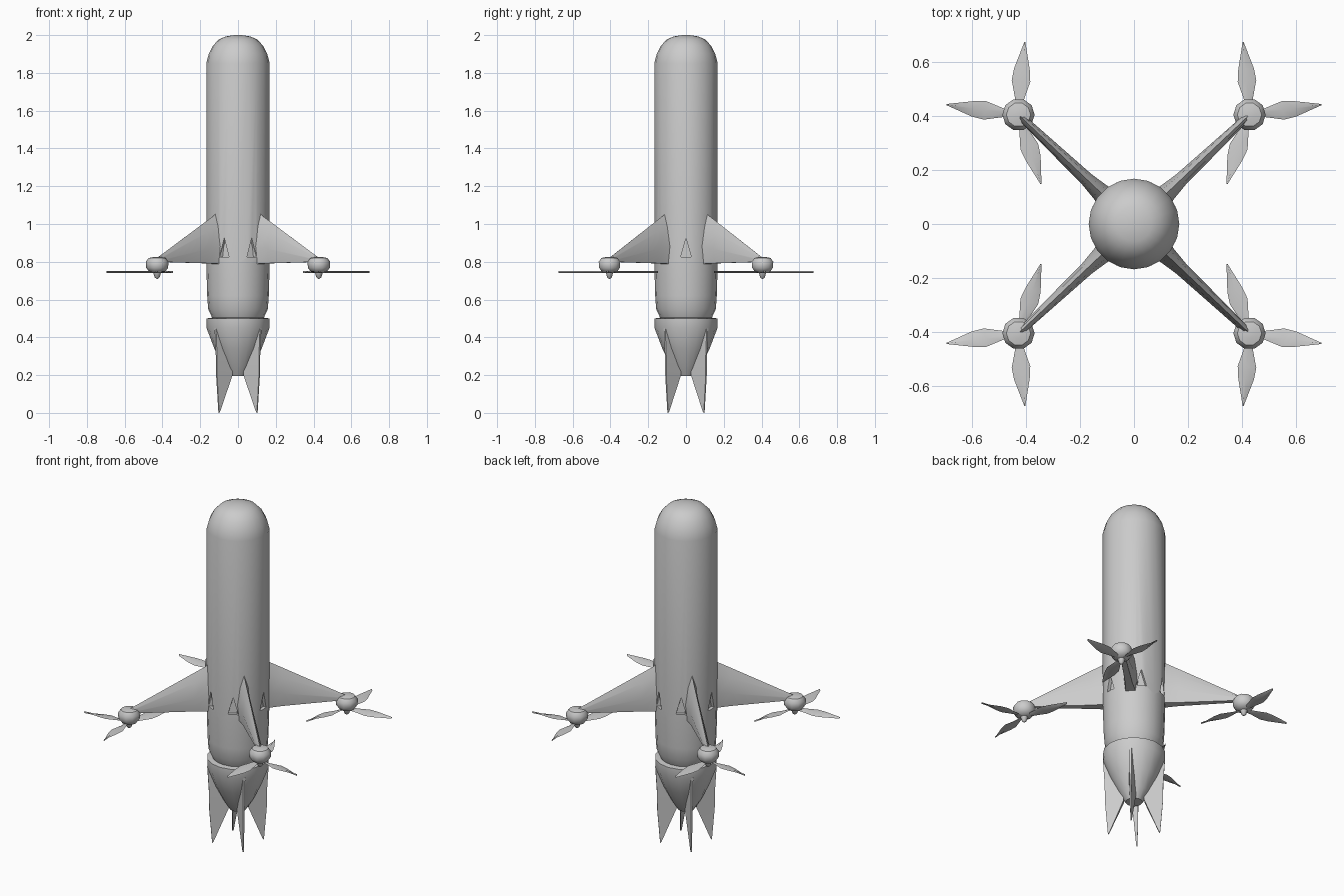
import bpy, bmesh
from math import cos, sin, pi, radians, atan2, hypot

if "Cube" in bpy.data.objects:
    bpy.data.objects.remove(bpy.data.objects["Cube"])


def make(name, verts, faces, angle=40):
    mesh = bpy.data.meshes.new(name)
    bm = bmesh.new()
    vs = [bm.verts.new(v) for v in verts]
    for f in faces:
        bm.faces.new([vs[i] for i in f])
    bmesh.ops.recalc_face_normals(bm, faces=bm.faces)
    bm.to_mesh(mesh)
    bm.free()
    ob = bpy.data.objects.new(name, mesh)
    bpy.context.collection.objects.link(ob)
    if angle:
        bpy.ops.object.select_all(action='DESELECT')
        ob.select_set(True)
        bpy.context.view_layer.objects.active = ob
        bpy.ops.object.shade_smooth_by_angle(angle=radians(angle))
    return ob


def loft(name, rings, angle=40):
    """Skin equal-length rings and cap both ends."""
    n = len(rings[0])
    verts = [v for r in rings for v in r]
    faces = [(k * n + i, k * n + (i + 1) % n, (k + 1) * n + (i + 1) % n, (k + 1) * n + i)
             for k in range(len(rings) - 1) for i in range(n)]
    faces += [tuple(range(n)), tuple(range(len(verts) - n, len(verts)))]
    return make(name, verts, faces, angle)


def lathe(name, profile, sides, cx=0, cy=0, angle=40):
    return loft(name, [[(cx + r * cos(2 * pi * i / sides), cy + r * sin(2 * pi * i / sides), z)
                        for i in range(sides)] for r, z in profile], angle)


# Main body with rounded nose
body = lathe("body", [(0.135, 0.5), (0.158, 0.55), (0.163, 0.62), (0.168, 0.79), (0.168, 1.85),
                      (0.155, 1.90), (0.132, 1.945), (0.10, 1.978), (0.065, 1.993), (0.02, 2.0)],
             20, angle=0)

# Six shallow triangular vents cut around the body
cv, cf = [], []
for deg in (0, 64, 116, 180, 244, 296):
    a, b = radians(deg), len(cv)
    for r in (0.147, 0.2):
        for t, z in ((-0.028, 0.825), (0.028, 0.825), (0, 0.925)):
            cv.append((r * cos(a) - t * sin(a), r * sin(a) + t * cos(a), z))
    cf += [tuple(b + i for i in f) for f in
           ((0, 1, 2), (3, 4, 5), (0, 1, 4, 3), (1, 2, 5, 4), (2, 0, 3, 5))]
cutter = make("vent_cutter", cv, cf, 0)
mod = body.modifiers.new("vents", 'BOOLEAN')
mod.operation, mod.solver, mod.object = 'DIFFERENCE', 'EXACT', cutter
bpy.ops.object.select_all(action='DESELECT')
body.select_set(True)
bpy.context.view_layer.objects.active = body
bpy.ops.object.modifier_apply(modifier=mod.name)
bpy.data.objects.remove(cutter)
bpy.ops.object.shade_smooth_by_angle(angle=radians(40))

# Tail cone
lathe("tail_cone", [(0.13, 0.505), (0.167, 0.5), (0.167, 0.45), (0.125, 0.34),
                    (0.08, 0.25), (0.045, 0.195)], 16)

PX, PY = 0.428, 0.405
L = hypot(PX, PY)

for sx, sy, tag in ((1, 1, "back_right"), (-1, 1, "back_left"),
                    (1, -1, "front_right"), (-1, -1, "front_left")):
    # Radial frame pointing out through the motor
    ux, uy = sx * PX / L, sy * PY / L

    def at(r, t, z):
        return (r * ux - t * uy, r * uy + t * ux, z)

    # Wing-shaped arm
    rings = []
    for r, top, bot, w in ((0.12, 1.09, 0.785, 0.045), (0.175, 1.045, 0.79, 0.034),
                           (0.24, 1.01, 0.792, 0.026), (0.60, 0.815, 0.80, 0.013)):
        h = top - bot
        rings.append([at(r, t * w, bot + f * h) for t, f in
                      ((0, 1), (0.6, 0.75), (1, 0.35), (0.75, 0), (-0.75, 0),
                       (-1, 0.35), (-0.6, 0.75))])
    loft("arm_" + tag, rings)

    # Tail fin
    inner = ((0.06, 0.46, 0.022), (0.055, 0.3, 0.022), (0.055, 0.2, 0.016), (0.132, 0.01, 0.004))
    outer = ((0.166, 0.45, 0.006), (0.157, 0.3, 0.005), (0.156, 0.2, 0.004), (0.14, 0.0, 0.003))
    loft("tail_fin_" + tag,
         [[at(a[0], -a[2], a[1]), at(b[0], -b[2], b[1]), at(b[0], b[2], b[1]), at(a[0], a[2], a[1])]
          for a, b in zip(inner, outer)])

    # Motor pod with spinner
    cx, cy = sx * PX, sy * PY
    lathe("motor_" + tag, [(0.02, 0.825), (0.045, 0.82), (0.06, 0.80), (0.058, 0.768),
                           (0.042, 0.747), (0.02, 0.74), (0.013, 0.718), (0.004, 0.71)],
          10, cx, cy)

    # Three propeller blades
    for n, deg in enumerate((8, 95, 252)):
        a = radians(deg)
        rings = []
        for d, left, right in ((0.02, 0.010, -0.010), (0.06, 0.016, -0.018),
                               (0.125, 0.033, -0.036), (0.17, 0.027, -0.031),
                               (0.27, 0.002, -0.002)):
            ring = []
            for t, dz in ((left, 0.005), (0, 0.006), (right, -0.003), (0, -0.004)):
                ring.append((cx + sx * (d * cos(a) - t * sin(a)),
                             cy + sy * (d * sin(a) + t * cos(a)), 0.745 + dz))
            rings.append(ring)
        loft(f"blade_{tag}_{n + 1}", rings)
